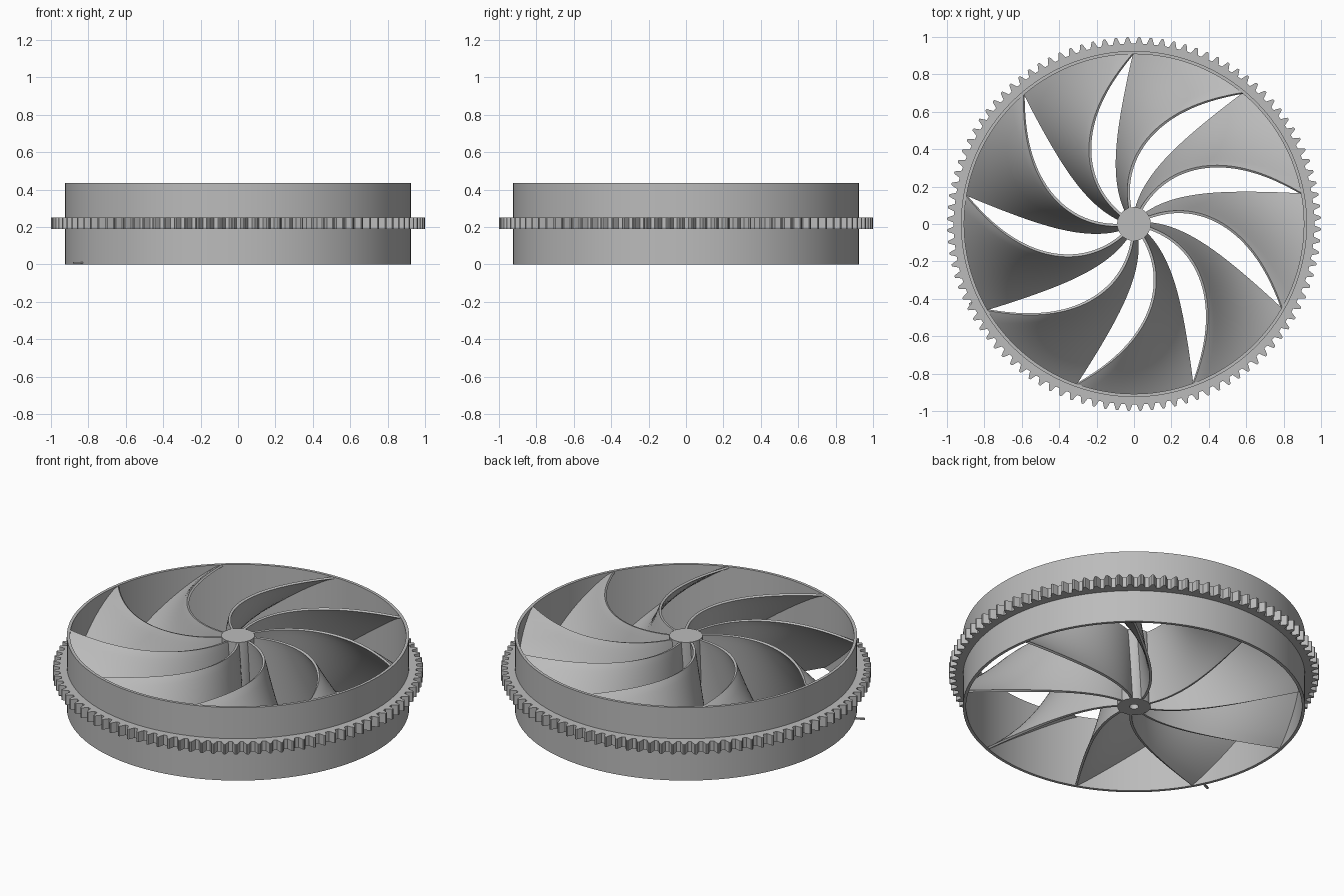
import bpy
import bmesh
from math import sin, cos, tau, radians

cube = bpy.data.objects.get("Cube")
if cube:
    bpy.data.objects.remove(cube)

HEIGHT = 0.435
BLADES = 9
TEETH = 100

grey = bpy.data.materials.new("plain grey")
grey.use_nodes = True
grey.diffuse_color = (0.5, 0.5, 0.5, 1)
grey.node_tree.nodes["Principled BSDF"].inputs["Base Color"].default_value = (0.5, 0.5, 0.5, 1)


def polar(r, a, z):
    return (r * cos(a), r * sin(a), z)


def add_object(name, bm):
    bmesh.ops.recalc_face_normals(bm, faces=bm.faces)
    mesh = bpy.data.meshes.new(name)
    bm.to_mesh(mesh)
    bm.free()
    mesh.materials.append(grey)
    obj = bpy.data.objects.new(name, mesh)
    bpy.context.collection.objects.link(obj)
    return obj


def select(obj):
    bpy.ops.object.select_all(action='DESELECT')
    obj.select_set(True)
    bpy.context.view_layer.objects.active = obj


def smooth(obj):
    select(obj)
    bpy.ops.object.shade_smooth_by_angle(angle=radians(30))


def bridge(bm, rows, wrap_rows, wrap_cols):
    """Join rows of points into a quad sheet, tube or torus."""
    grid = [[bm.verts.new(p) for p in row] for row in rows]
    n, m = len(grid), len(grid[0])
    for i in range(n if wrap_rows else n - 1):
        for j in range(m if wrap_cols else m - 1):
            k, l = (i + 1) % n, (j + 1) % m
            bm.faces.new((grid[i][j], grid[i][l], grid[k][l], grid[k][j]))
    return grid


def lathe(name, profile, steps, closed):
    bm = bmesh.new()
    rows = [[polar(r, tau * s / steps, z) for s in range(steps)] for r, z in profile]
    grid = bridge(bm, rows, closed, True)
    if not closed:
        bm.faces.new(grid[0])
        bm.faces.new(grid[-1])
    obj = add_object(name, bm)
    smooth(obj)
    return obj


# Thin outer shroud and the central hub with its blind shaft hole
lathe("shroud_ring", [(0.908, 0), (0.925, 0), (0.925, HEIGHT), (0.908, HEIGHT)], 144, True)
lathe("hub", [(0.025, 0.3), (0.025, 0), (0.09, 0), (0.09, HEIGHT)], 64, False)

# Toothed gear band around the shroud
tooth = [(0.0, 0.964), (0.22, 0.964), (0.36, 0.985), (0.45, 0.998),
         (0.55, 1.0), (0.65, 0.998), (0.74, 0.985), (0.88, 0.964)]
outline = [(tau * (t + f) / TEETH, r) for t in range(TEETH) for f, r in tooth]
bm = bmesh.new()
low, high = 0.19, 0.25
bridge(bm, [[polar(0.92, a, low) for a, r in outline],
            [polar(r, a, low) for a, r in outline],
            [polar(r, a, high) for a, r in outline],
            [polar(0.92, a, high) for a, r in outline]], True, True)
add_object("gear_band", bm)


# Swept blades, each running from a lower edge up to an upper edge
def curve_angle(nodes, r):
    """Smooth cubic through four (radius, degrees) nodes."""
    total = 0
    for i, (ri, ai) in enumerate(nodes):
        for j, (rj, _) in enumerate(nodes):
            if i != j:
                ai *= (r - rj) / (ri - rj)
        total += ai
    return radians(total)


lower_edge = [(0.09, 121), (0.33, 106), (0.62, 95.6), (0.915, 90)]
upper_edge = [(0.09, 104), (0.35, 88.5), (0.62, 69), (0.915, 50)]
ROWS, COLS = 36, 16
rows = []
for i in range(ROWS + 1):
    r = 0.08 + (0.915 - 0.08) * i / ROWS
    a, b = curve_angle(lower_edge, r), curve_angle(upper_edge, r)
    row = []
    for j in range(COLS + 1):
        t = j / COLS
        z = 0.003 + (HEIGHT - 0.006) * (1 - (1 - t) ** 1.15)
        row.append(polar(r, a + (b - a) * t, z))
    rows.append(row)
bm = bmesh.new()
bridge(bm, rows, False, False)
blade = add_object("blade_1", bm)
solid = blade.modifiers.new("thickness", 'SOLIDIFY')
solid.thickness = 0.014
solid.offset = 0
select(blade)
bpy.ops.object.modifier_apply(modifier=solid.name)
for v in blade.data.vertices:
    v.co.z = min(max(v.co.z, 0), HEIGHT)
smooth(blade)

for k in range(1, BLADES):
    copy = bpy.data.objects.new(f"blade_{k + 1}", blade.data)
    copy.rotation_euler.z = tau * k / BLADES
    bpy.context.collection.objects.link(copy)

# Tiny locating tab at the foot of the shroud
bm = bmesh.new()
bmesh.ops.create_cube(bm, size=1)
tab = add_object("locating_tab", bm)
tab.scale = (0.07, 0.012, 0.008)
tab.rotation_euler.z = radians(206)
tab.location = polar(0.945, radians(206), 0.008)
